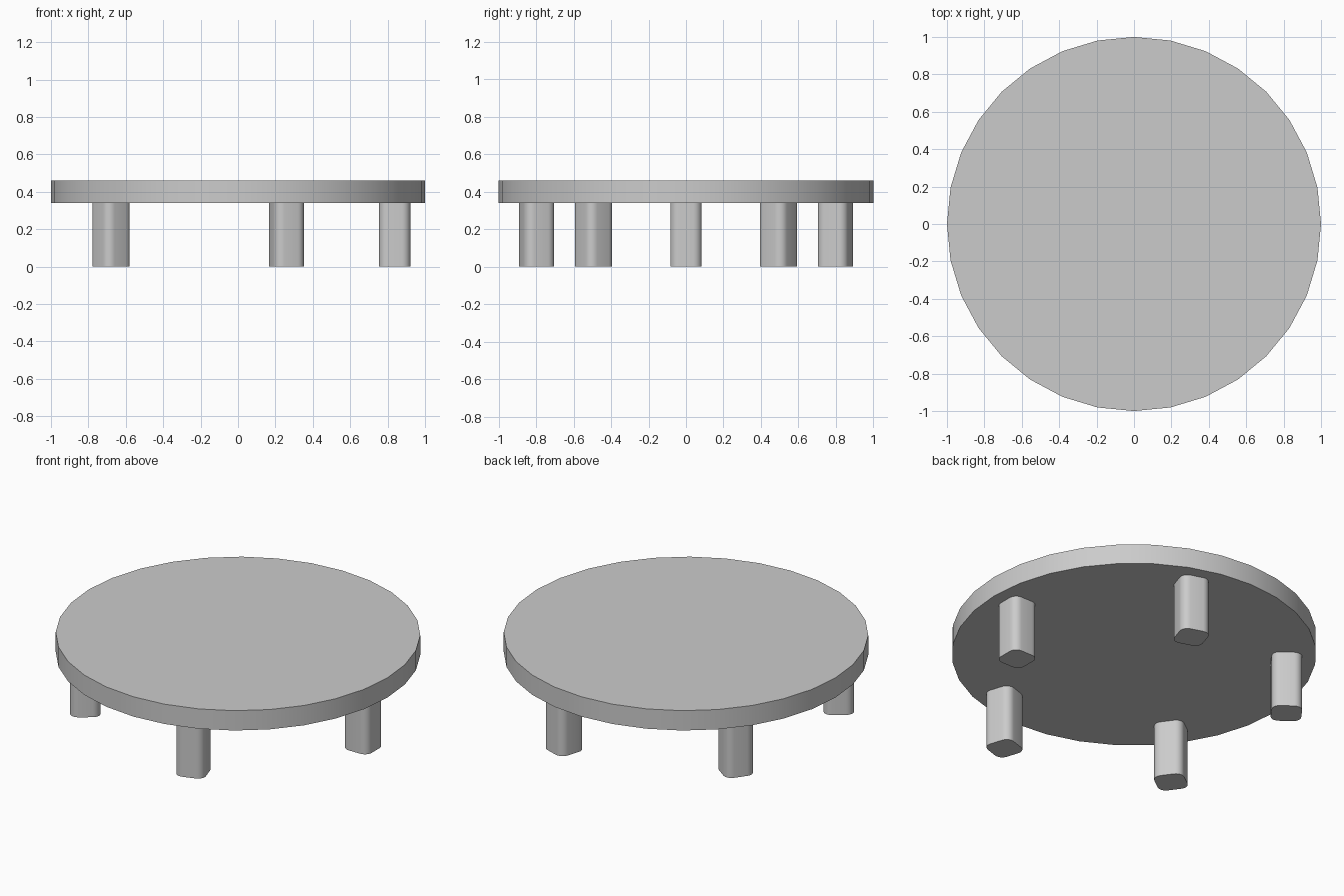
import bpy
import math
from mathutils import Matrix

cube = bpy.data.objects.get("Cube")
if cube:
    bpy.data.objects.remove(cube, do_unlink=True)

TOP_Z, UNDER_Z = 0.46, 0.34
LEG_WIDTH, LEG_ROUND, LEG_RING = 0.168, 0.046, 0.838
LEGS = 5

grey = bpy.data.materials.new("plain_grey")
grey.use_nodes = True
colour = (0.6, 0.6, 0.6, 1)
grey.diffuse_color = colour
grey.node_tree.nodes["Principled BSDF"].inputs["Base Color"].default_value = colour


def finish(obj, name):
    obj.name = obj.data.name = name
    obj.data.materials.append(grey)
    bpy.ops.object.shade_smooth_by_angle(angle=math.radians(35))


# Round table top
bpy.ops.mesh.primitive_cylinder_add(
    vertices=32, radius=1, depth=TOP_Z - UNDER_Z,
    location=(0, 0, (TOP_Z + UNDER_Z) / 2))
finish(bpy.context.object, "table_top")


def rounded_square(width, radius, steps=6):
    """Outline of a square with rounded corners, anticlockwise."""
    inner = width / 2 - radius
    points = []
    for corner in range(4):
        middle = math.radians(45 + 90 * corner)
        cx = math.copysign(inner, math.cos(middle))
        cy = math.copysign(inner, math.sin(middle))
        for i in range(steps + 1):
            a = math.pi / 2 * (corner + i / steps)
            points.append((cx + radius * math.cos(a), cy + radius * math.sin(a)))
    return points


# Rounded square legs, each turned to face the centre
outline = rounded_square(LEG_WIDTH, LEG_ROUND)
n = len(outline)
verts = [(x, y, z) for z in (0, UNDER_Z) for x, y in outline]
faces = [(i, (i + 1) % n, n + (i + 1) % n, n + i) for i in range(n)]
faces += [tuple(reversed(range(n))), tuple(range(n, 2 * n))]
for k in range(LEGS):
    mesh = bpy.data.meshes.new("leg")
    mesh.from_pydata(verts, [], faces)
    leg = bpy.data.objects.new("leg", mesh)
    bpy.context.collection.objects.link(leg)
    leg.matrix_world = (Matrix.Rotation(math.tau * k / LEGS, 4, "Z")
                        @ Matrix.Translation((LEG_RING, 0, 0)))
    bpy.ops.object.select_all(action="DESELECT")
    leg.select_set(True)
    bpy.context.view_layer.objects.active = leg
    finish(leg, f"leg_{k + 1}")
